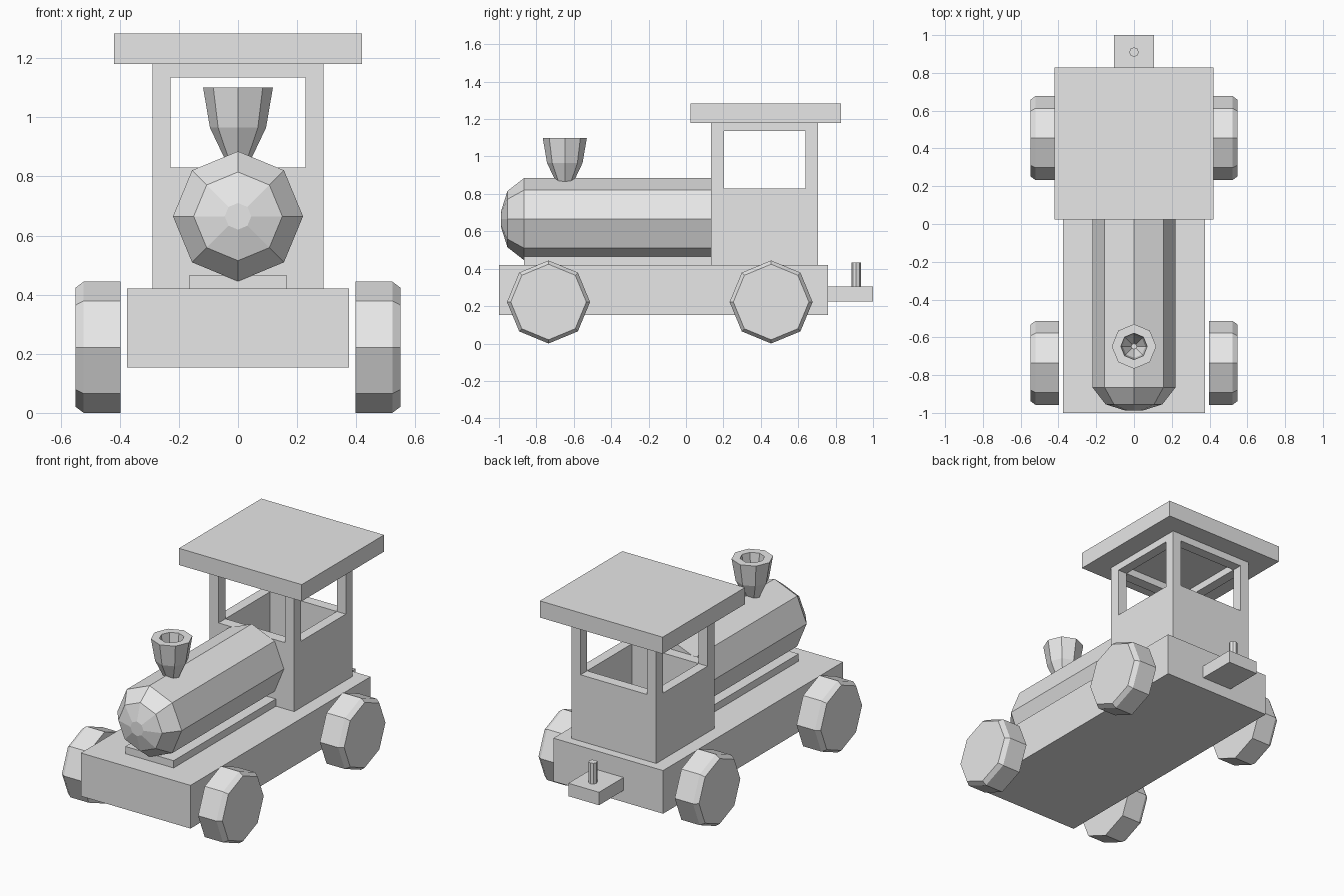
import bpy
import bmesh
from math import cos, sin, pi
from mathutils import Matrix, Vector

if "Cube" in bpy.data.objects:
    bpy.data.objects.remove(bpy.data.objects["Cube"])

GREY = (0.8, 0.8, 0.8, 1)
grey = bpy.data.materials.new("plain_grey")
grey.use_nodes = True
grey.diffuse_color = GREY
grey.node_tree.nodes["Principled BSDF"].inputs["Base Color"].default_value = GREY


def finish(name, bm):
    bmesh.ops.recalc_face_normals(bm, faces=bm.faces)
    mesh = bpy.data.meshes.new(name)
    bm.to_mesh(mesh)
    bm.free()
    mesh.materials.append(grey)
    obj = bpy.data.objects.new(name, mesh)
    bpy.context.collection.objects.link(obj)
    return obj


def box(name, x, y, z):
    """Box from (min, max) ranges on each axis."""
    bm = bmesh.new()
    bmesh.ops.create_cube(bm, size=1)
    for v in bm.verts:
        v.co = [a + (b - a) * (c + 0.5) for (a, b), c in zip((x, y, z), v.co)]
    return finish(name, bm)


def turned(name, profile, centre, axis="Z", sides=8):
    """Low-poly lathe: profile of (radius, distance along axis), ends capped."""
    turn = {"Z": Matrix(),
            "X": Matrix.Rotation(pi / 2, 4, "Y"),
            "-X": Matrix.Rotation(-pi / 2, 4, "Y"),
            "-Y": Matrix.Rotation(pi / 2, 4, "X")}[axis]
    bm = bmesh.new()
    rings = []
    for r, h in profile:
        angles = [2 * pi * i / sides for i in range(sides)]
        rings.append([bm.verts.new(turn @ Vector((r * cos(a), r * sin(a), h))
                                   + Vector(centre)) for a in angles])
    for low, high in zip(rings, rings[1:]):
        for i in range(sides):
            j = (i + 1) % sides
            bm.faces.new((low[i], low[j], high[j], high[i]))
    bm.faces.new(rings[0])
    bm.faces.new(rings[-1])
    return finish(name, bm)


# Chassis and boiler saddle
box("chassis", (-0.375, 0.375), (-1, 0.76), (0.153, 0.42))
box("boiler_saddle", (-0.165, 0.165), (-0.865, 0.135), (0.42, 0.465))

# Boiler with a faceted domed nose
turned("boiler", [(0.22, -0.135), (0.22, 0.865), (0.15, 0.955), (0.045, 0.988)],
       (0, 0, 0.665), "-Y")

# Flared chimney with a tapering hole
turned("chimney", [(0.045, 0.86), (0.095, 0.965), (0.118, 1.1),
                   (0.07, 1.1), (0.06, 0.98), (0.015, 0.9)], (0, -0.648, 0))

# Hollow cab with an opening in each wall
cab = box("cab", (-0.29, 0.29), (0.135, 0.705), (0.42, 1.18))
cutters = [
    box("cab_hollow_cutter", (-0.228, 0.228), (0.203, 0.64), (0.4, 1.2)),
    box("end_window_cutter", (-0.228, 0.228), (0, 0.9), (0.83, 1.135)),
    box("side_window_cutter", (-0.5, 0.5), (0.203, 0.64), (0.83, 1.135)),
]
for cutter in cutters:
    cutter.hide_render = True
    cutter.hide_set(True)
    cut = cab.modifiers.new(cutter.name, "BOOLEAN")
    cut.operation = "DIFFERENCE"
    cut.solver = "EXACT"
    cut.object = cutter

# Roof
box("roof", (-0.42, 0.42), (0.023, 0.828), (1.18, 1.283))

# Wheels, chamfered on the outer rim
for side, sign, axis in (("left", 1, "X"), ("right", -1, "-X")):
    for end, y in (("front", -0.735), ("rear", 0.455)):
        turned(f"{end}_{side}_wheel", [(0.222, 0), (0.222, 0.125), (0.202, 0.152)],
               (sign * 0.397, y, 0.222), axis)

# Rear hitch plate and pin
box("hitch_plate", (-0.105, 0.105), (0.76, 1), (0.225, 0.305))
turned("hitch_pin", [(0.025, 0.305), (0.025, 0.433)], (0, 0.91, 0))
